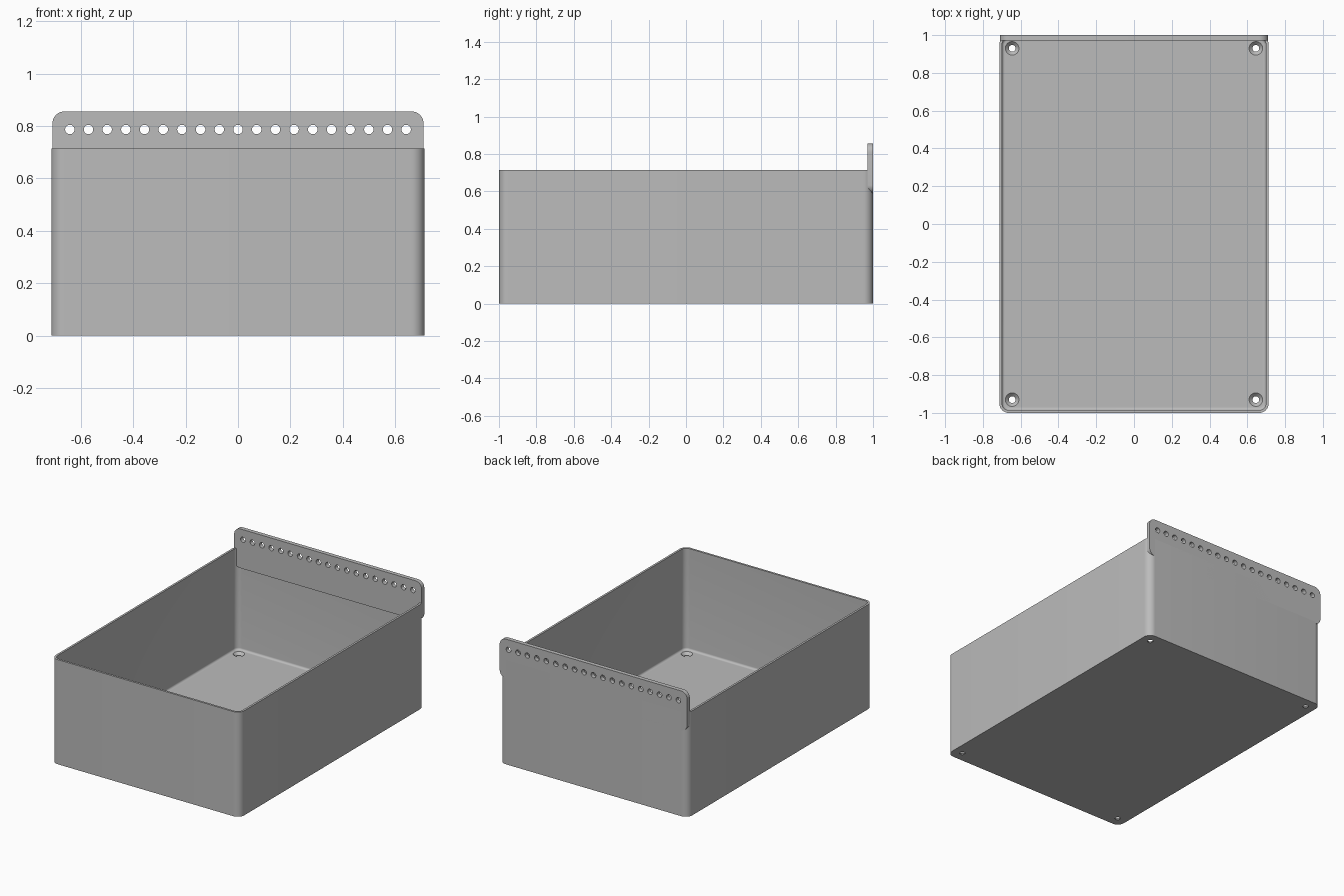
import bpy, bmesh
from math import sin, cos, pi, radians
from mathutils import Matrix

cube = bpy.data.objects.get("Cube")
if cube:
    bpy.data.objects.remove(cube, do_unlink=True)

HALF_X, HALF_Y, HEIGHT = 0.713, 1.0, 0.715
WALL, FLOOR, CORNER, FILLET = 0.0143, 0.0214, 0.05, 0.0143
LIP_HALF, LIP_LOW, LIP_TOP, LIP_THICK, LIP_ROUND = 0.709, 0.588, 0.856, 0.0286, 0.046

grey = bpy.data.materials.new("plain_grey")
grey.use_nodes = True
grey.diffuse_color = (0.5, 0.5, 0.5, 1)
grey.node_tree.nodes["Principled BSDF"].inputs["Base Color"].default_value = (0.5, 0.5, 0.5, 1)


def rounded_rect(hx, hy, r, steps=10):
    """Counter-clockwise outline of a rounded rectangle."""
    pts = []
    for i, (sx, sy) in enumerate(((1, 1), (-1, 1), (-1, -1), (1, -1))):
        for k in range(steps + 1):
            a = (i + k / steps) * pi / 2
            pts.append((sx * (hx - r) + r * cos(a), sy * (hy - r) + r * sin(a)))
    return pts


def loft(name, rings):
    """Skin a stack of equal rings and cap both ends."""
    bm = bmesh.new()
    loops = [[bm.verts.new(p) for p in ring] for ring in rings]
    n = len(loops[0])
    for a, b in zip(loops, loops[1:]):
        for i in range(n):
            j = (i + 1) % n
            bm.faces.new((a[i], a[j], b[j], b[i]))
    bm.faces.new(loops[0][::-1])
    bm.faces.new(loops[-1])
    bmesh.ops.recalc_face_normals(bm, faces=bm.faces)
    mesh = bpy.data.meshes.new(name)
    bm.to_mesh(mesh)
    bm.free()
    mesh.materials.append(grey)
    obj = bpy.data.objects.new(name, mesh)
    bpy.context.collection.objects.link(obj)
    return obj


def add_cone(bm, r1, r2, depth, matrix):
    bmesh.ops.create_cone(bm, cap_ends=True, segments=32, radius1=r1, radius2=r2,
                          depth=depth, matrix=matrix)


def cut(obj, bm):
    """Subtract the cutter mesh, then drop the cutter."""
    mesh = bpy.data.meshes.new("hole_cutter")
    bm.to_mesh(mesh)
    bm.free()
    mesh.materials.append(grey)
    cutter = bpy.data.objects.new("hole_cutter", mesh)
    cutter.hide_render = True
    bpy.context.collection.objects.link(cutter)
    mod = obj.modifiers.new("holes", 'BOOLEAN')
    mod.operation, mod.solver, mod.object = 'DIFFERENCE', 'EXACT', cutter
    mod.use_self = True
    select(obj)
    bpy.ops.object.modifier_apply(modifier=mod.name)
    bpy.data.objects.remove(cutter, do_unlink=True)
    bpy.ops.object.shade_smooth_by_angle(angle=radians(30))


def select(obj):
    bpy.ops.object.select_all(action='DESELECT')
    obj.select_set(True)
    bpy.context.view_layer.objects.active = obj


# Open bin: outer wall, rim, inner wall, filleted floor edge
levels = [(0, 0), (0, HEIGHT), (WALL, HEIGHT)]
for k in range(7):
    a = k / 6 * pi / 2
    levels.append((WALL + FILLET * (1 - cos(a)), FLOOR + FILLET * (1 - sin(a))))
bin_body = loft("bin_body", [
    [(x, y, z) for x, y in rounded_rect(HALF_X - d, HALF_Y - d, CORNER - d)]
    for d, z in levels])

# Countersunk screw holes in the floor corners
holes = bmesh.new()
for x in (-0.645, 0.645):
    for y in (-0.93, 0.93):
        profile = [(0.018, -0.05), (0.018, 0.0035), (0.037, 0.0225), (0.037, 0.05)]
        rings = [[holes.verts.new((x + r * cos(i * pi / 16), y + r * sin(i * pi / 16), z))
                  for i in range(32)] for r, z in profile]
        for a, b in zip(rings, rings[1:]):
            for i in range(32):
                j = (i + 1) % 32
                holes.faces.new((a[i], a[j], b[j], b[i]))
        holes.faces.new(rings[0][::-1])
        holes.faces.new(rings[-1])
cut(bin_body, holes)

# Hanging plate along the back
mid, half = (LIP_TOP + LIP_LOW) / 2, (LIP_TOP - LIP_LOW) / 2
hanging_plate = loft("hanging_plate", [
    [(x, y, mid + z) for x, z in rounded_rect(LIP_HALF, half, LIP_ROUND)]
    for y in (HALF_Y - LIP_THICK, HALF_Y)])

# Row of round holes through the plate
holes = bmesh.new()
for i in range(-9, 10):
    add_cone(holes, 0.018, 0.018, 0.2,
             Matrix.Translation((i * 0.0714, HALF_Y, 0.787)) @ Matrix.Rotation(pi / 2, 4, 'X'))
cut(hanging_plate, holes)
